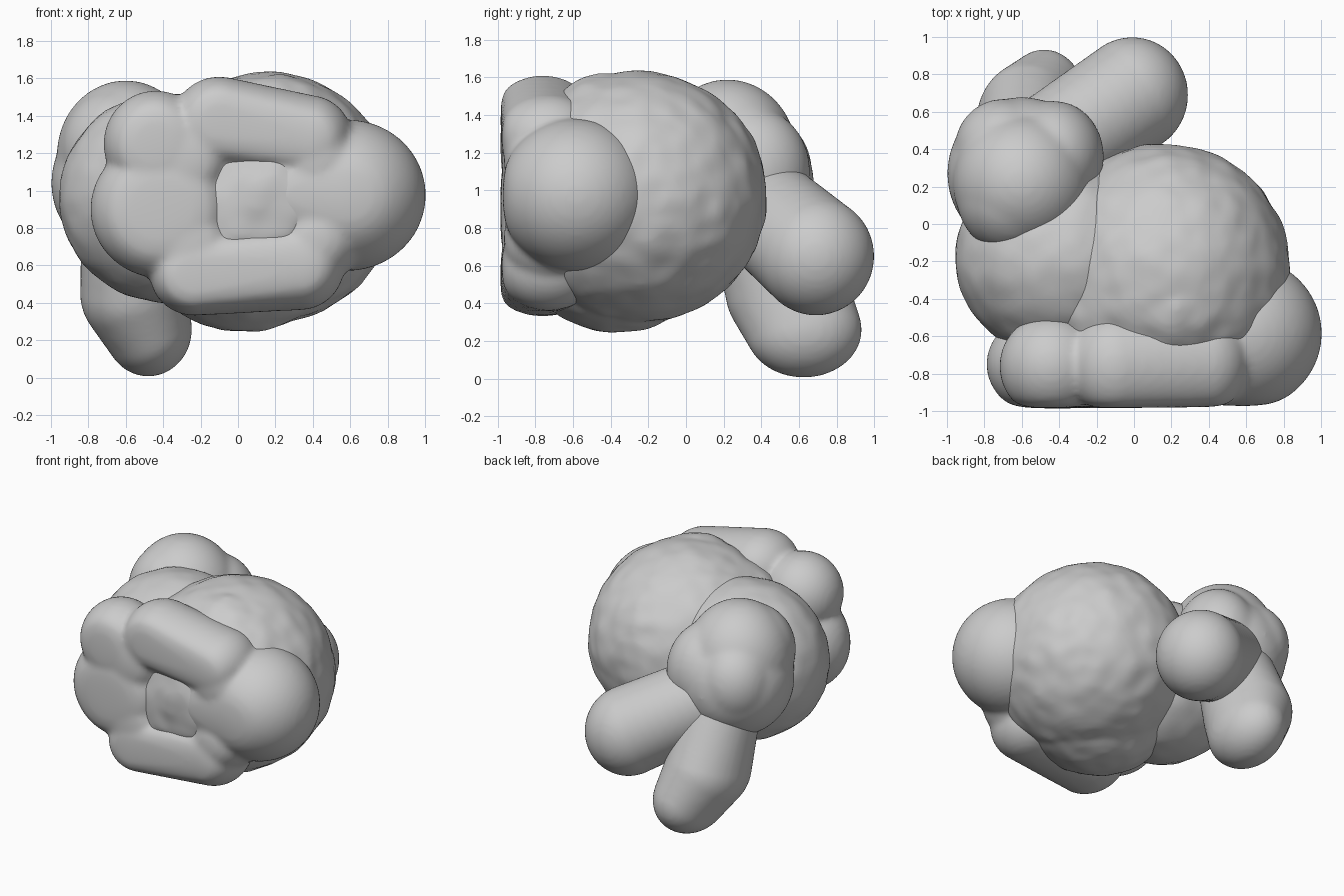
import bpy, bmesh, math
from mathutils import Vector, Matrix, noise

if "Cube" in bpy.data.objects:
    bpy.data.objects.remove(bpy.data.objects["Cube"])

clay = bpy.data.materials.new("plain grey")
clay.use_nodes = True
grey = (0.6, 0.6, 0.6, 1)
clay.diffuse_color = grey
clay.node_tree.nodes["Principled BSDF"].inputs["Base Color"].default_value = grey


def chain(start, end, r0, r1, steps=9):
    """Row of overlapping balls that forms a rounded limb."""
    a, b = Vector(start), Vector(end)
    ra, rb = Vector(r0), Vector(r1)
    return [(a.lerp(b, i / (steps - 1)), ra.lerp(rb, i / (steps - 1))) for i in range(steps)]


def lump(name, balls, blend=6, rough=0.0, flat_y=None):
    """Merge ellipsoids into one smooth lump, optionally bumpy or flattened at the front."""
    bm = bmesh.new()
    for centre, radii in balls:
        m = Matrix.Translation(Vector(centre)) @ Matrix.Diagonal((*radii, 1))
        new = bmesh.ops.create_icosphere(bm, subdivisions=5 if rough else 4, radius=1, matrix=m)["verts"]
        for v in new:
            if rough:
                out = (v.co - Vector(centre)).normalized()
                v.co += out * rough * (noise.noise(v.co * 9) + 0.5 * noise.noise(v.co * 3))
            if flat_y is not None and v.co.y < flat_y:
                v.co.y = flat_y - 0.075 * math.tanh((flat_y - v.co.y) / 0.075)
    mesh = bpy.data.meshes.new(name)
    bm.to_mesh(mesh)
    bm.free()
    mesh.materials.append(clay)
    for p in mesh.polygons:
        p.use_smooth = True
    ob = bpy.data.objects.new(name, mesh)
    bpy.context.collection.objects.link(ob)
    if len(balls) > 1:
        remesh = ob.modifiers.new("merge", "REMESH")
        remesh.mode = "VOXEL"
        remesh.voxel_size = 0.02
        remesh.use_smooth_shade = True
        smooth = ob.modifiers.new("blend", "SMOOTH")
        smooth.factor = 0.5
        smooth.iterations = blend
    return ob


# Large bumpy body and the smaller body beside it
lump("main_body", [
    ((0.16, -0.27, 0.96), (0.68, 0.70, 0.67)),
    ((0.03, -0.37, 0.90), (0.62, 0.58, 0.66)),
    ((0.20, -0.43, 1.00), (0.50, 0.42, 0.62)),
], blend=6, rough=0.014)
lump("side_body", [((-0.38, -0.18, 0.96), (0.575, 0.54, 0.56))], rough=0.008)

# Rear lump that carries the two limbs
lump("rear_lump", [
    ((-0.60, 0.22, 1.19), (0.37, 0.37, 0.40)),
    ((-0.60, 0.27, 1.04), (0.40, 0.41, 0.40)),
    ((-0.65, 0.15, 1.22), (0.30, 0.31, 0.33)),
    ((-0.43, 0.36, 1.10), (0.27, 0.30, 0.34)),
    ((-0.70, 0.40, 1.10), (0.26, 0.27, 0.30)),
], blend=16)

# Two rounded limbs, the lower one bending inward at its tip
lump("lower_limb",
     chain((-0.57, 0.40, 0.82), (-0.56, 0.54, 0.45), (0.27, 0.27, 0.27), (0.285, 0.33, 0.29))
     + chain((-0.56, 0.54, 0.45), (-0.48, 0.625, 0.26), (0.285, 0.33, 0.29), (0.235, 0.31, 0.255)), blend=8)
lump("side_limb", chain((-0.45, 0.40, 0.90), (-0.01, 0.69, 0.65), (0.29, 0.29, 0.29), (0.30, 0.31, 0.315)), blend=8)

# Flattened front ring of soft lobes around a shallow hollow
front = [
    ((-0.41, -0.75, 0.90), (0.38, 0.30, 0.37)),
    ((-0.44, -0.76, 1.25), (0.28, 0.28, 0.285)),
    ((-0.28, -0.74, 1.17), (0.25, 0.27, 0.26)),
    ((-0.27, -0.74, 0.72), (0.26, 0.27, 0.25)),
    ((0.42, -0.72, 1.17), (0.24, 0.26, 0.24)),
    ((0.42, -0.72, 0.74), (0.24, 0.26, 0.24)),
    ((0.0, -0.62, 0.95), (0.52, 0.28, 0.50)),
]
front += chain((-0.10, -0.76, 1.37), (0.38, -0.73, 1.28), (0.25, 0.28, 0.24), (0.23, 0.28, 0.23))
front += chain((-0.23, -0.76, 0.55), (0.33, -0.73, 0.60), (0.24, 0.29, 0.22), (0.24, 0.28, 0.24))
# Bulge on the left flank, running in toward the hollow
front += chain((0.29, -0.70, 0.98), (0.585, -0.585, 0.975), (0.24, 0.27, 0.28), (0.42, 0.41, 0.405))
lump("front_ring", front, blend=10, flat_y=-0.915)
